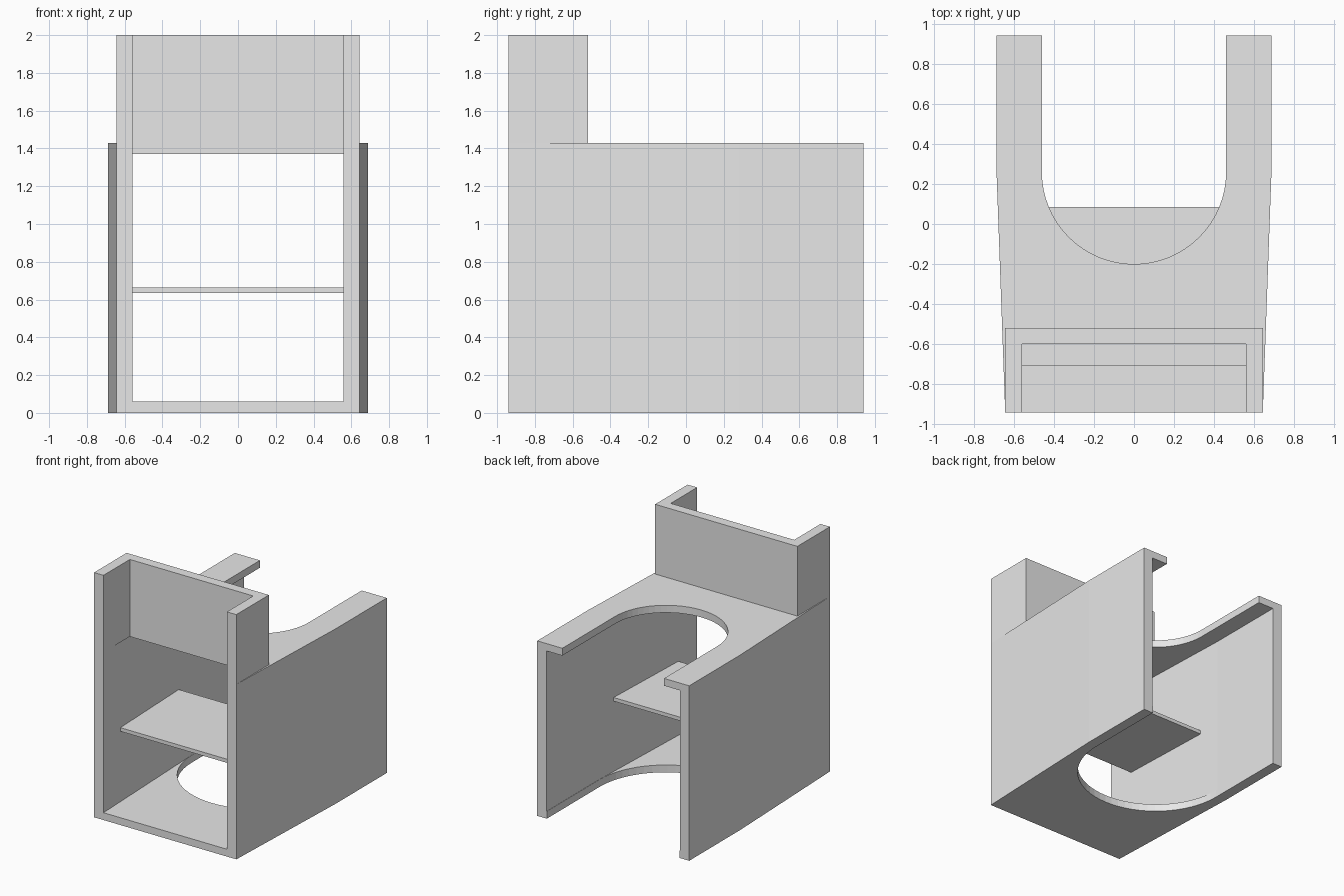
import bpy, bmesh, math

default = bpy.data.objects.get("Cube")
if default:
    bpy.data.objects.remove(default, do_unlink=True)

grey = bpy.data.materials.new("light_grey")
grey.use_nodes = True
grey.diffuse_color = (0.8, 0.8, 0.8, 1)
grey.node_tree.nodes["Principled BSDF"].inputs["Base Color"].default_value = (0.8, 0.8, 0.8, 1)

FRONT, BACK, KINK = -0.94, 0.94, 0.28
DECK, TOP, PLATE = 1.43, 2.0, 0.06
FRONT_HALF, BACK_HALF, WALL = 0.643, 0.687, 0.085
PANEL_FRONT, PANEL_BACK = -0.60, -0.52


def prism(name, outline, z0, z1):
    """Extrude a flat outline from z0 up to z1."""
    bm = bmesh.new()
    base = bm.faces.new([bm.verts.new((x, y, z0)) for x, y in outline])
    top = bmesh.ops.extrude_face_region(bm, geom=[base])
    verts = [v for v in top["geom"] if isinstance(v, bmesh.types.BMVert)]
    bmesh.ops.translate(bm, verts=verts, vec=(0, 0, z1 - z0))
    bmesh.ops.recalc_face_normals(bm, faces=bm.faces)
    mesh = bpy.data.meshes.new(name)
    bm.to_mesh(mesh)
    bm.free()
    mesh.materials.append(grey)
    obj = bpy.data.objects.new(name, mesh)
    bpy.context.collection.objects.link(obj)
    return obj


def mirrored(points):
    """Close a right-hand run of points with its mirror image."""
    return points + [(-x, y) for x, y in reversed(points)]


def rect(half, y0, y1):
    return mirrored([(half, y0), (half, y1)])


def flared(inset, y0, y1):
    """Plan that widens from the front to the kink, then runs straight."""
    slope = (BACK_HALF - FRONT_HALF) / (KINK - FRONT)
    return mirrored([(FRONT_HALF - inset + slope * (y0 - FRONT), y0),
                     (BACK_HALF - inset, KINK), (BACK_HALF - inset, y1)])


def u_shape(radius, centre, y1, steps=32):
    """Round-ended slot open towards the back."""
    arc = [(radius * math.cos(math.pi * i / steps),
            centre - radius * math.sin(math.pi * i / steps)) for i in range(steps + 1)]
    return [(radius, y1)] + arc + [(-radius, y1)]


def cut(target, cutter):
    mod = target.modifiers.new(cutter.name, "BOOLEAN")
    mod.operation = "DIFFERENCE"
    mod.solver = "EXACT"
    mod.object = cutter
    cutter.hide_render = True
    cutter.hide_set(True)
    cutter.display_type = "WIRE"


# Main body: floor, flared side walls and deck hollowed from one block
body = prism("body_shell", flared(0, FRONT, BACK), 0, DECK)
cutters = [
    prism("interior_cutter", flared(WALL, FRONT - 0.1, BACK + 0.1), PLATE, DECK - PLATE),
    prism("deck_slot_cutter", u_shape(0.46, 0.26, BACK + 0.2), DECK - 0.3, DECK + 0.1),
    prism("floor_slot_cutter", u_shape(0.6, 0.26, BACK + 0.2), -0.1, 0.3),
    prism("front_bay_cutter", rect(FRONT_HALF - WALL, FRONT - 0.2, PANEL_FRONT), 1.2, DECK + 0.1),
]
for cutter in cutters:
    cut(body, cutter)

# Apply the cuts and discard the cutters
bpy.context.view_layer.update()
graph = bpy.context.evaluated_depsgraph_get()
finished = bpy.data.meshes.new_from_object(body.evaluated_get(graph))
body.modifiers.clear()
body.data = finished
for cutter in cutters:
    bpy.data.objects.remove(cutter, do_unlink=True)

# Upper hood: back panel with two side cheeks, open at the front
inner = FRONT_HALF - WALL
prism("upper_hood", mirrored([(FRONT_HALF, PANEL_BACK), (FRONT_HALF, FRONT),
                              (inner, FRONT), (inner, PANEL_FRONT)]), DECK, TOP)

# Shelf let into the side walls
prism("middle_shelf", rect(0.61, -0.71, 0.085), 0.635, 0.665)
